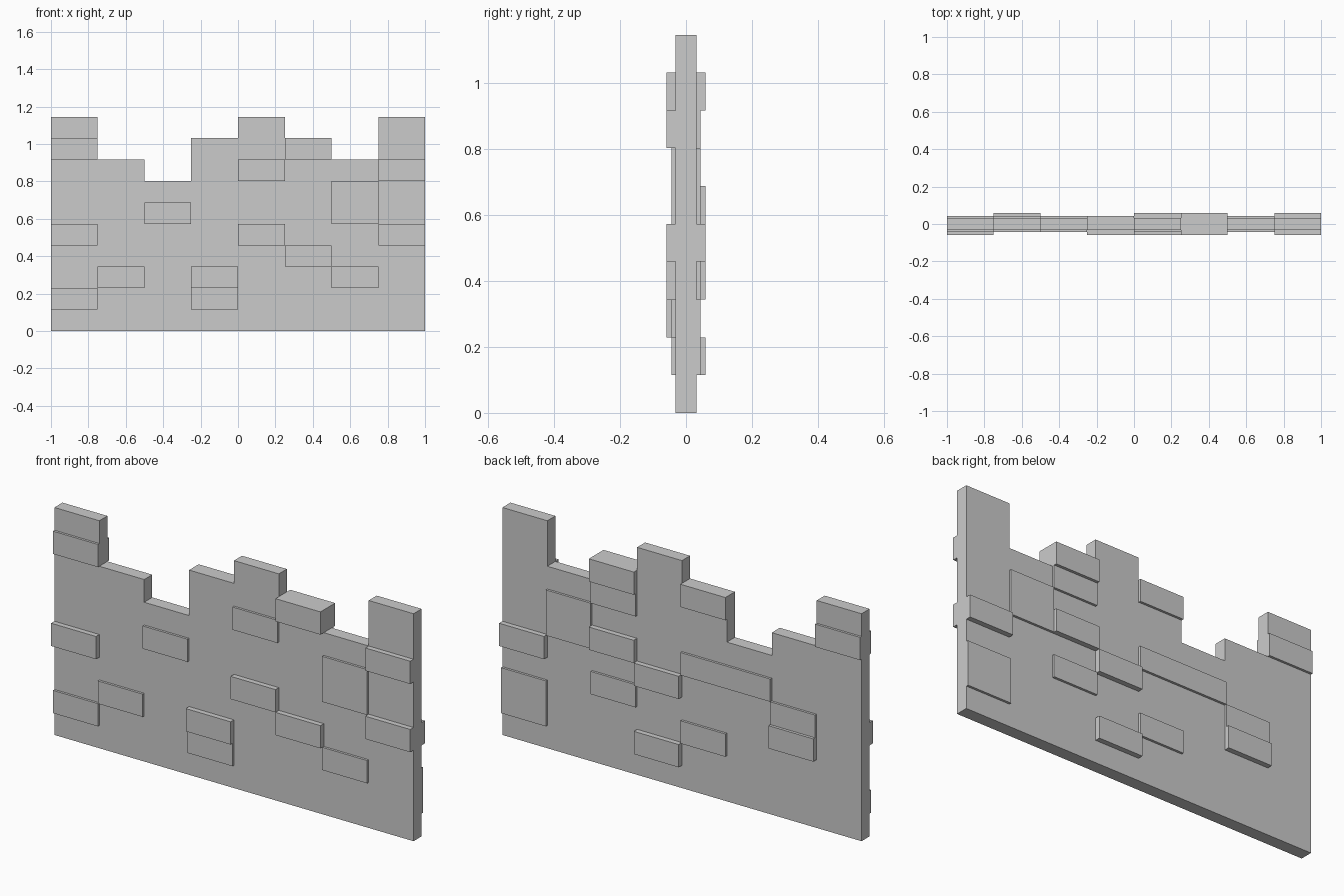
import bpy, bmesh

if "Cube" in bpy.data.objects:
    bpy.data.objects.remove(bpy.data.objects["Cube"])

COL, ROW = 0.25, 0.1145          # brick grid size
WALL, THIN, THICK = 0.032, 0.044, 0.0585   # half depths


def make_object(name, bm):
    bmesh.ops.recalc_face_normals(bm, faces=bm.faces)
    mesh = bpy.data.meshes.new(name)
    bm.to_mesh(mesh)
    bm.free()
    obj = bpy.data.objects.new(name, mesh)
    bpy.context.collection.objects.link(obj)
    return obj


def add_box(bm, x0, x1, y0, y1, z0, z1):
    verts = bmesh.ops.create_cube(bm, size=1)["verts"]
    for v in verts:
        v.co.x = x1 if v.co.x > 0 else x0
        v.co.y = y1 if v.co.y > 0 else y0
        v.co.z = z1 if v.co.z > 0 else z0


def bricks(name, side, layout):
    # each brick: column, row, columns wide, rows tall, depth
    bm = bmesh.new()
    for c, r, w, h, depth in layout:
        y0, y1 = sorted((side * WALL, side * depth))
        add_box(bm, -1 + c * COL, -1 + (c + w) * COL, y0, y1,
                r * ROW, (r + h) * ROW)
    return make_object(name, bm)


# Wall slab with a broken, stepped top edge
heights = [10, 8, 7, 9, 10, 9, 8, 10]
outline = [(1, 0), (-1, 0)]
for c, h in enumerate(heights):
    outline += [(-1 + c * COL, h * ROW), (-1 + (c + 1) * COL, h * ROW)]
bm = bmesh.new()
face = bm.faces.new([bm.verts.new((x, -WALL, z)) for x, z in outline])
new = bmesh.ops.extrude_face_region(bm, geom=[face])["geom"]
bmesh.ops.translate(bm, vec=(0, 2 * WALL, 0),
                    verts=[v for v in new if isinstance(v, bmesh.types.BMVert)])
make_object("wall", bm)

# Raised bricks on the front
bricks("front_bricks", -1, [
    (0, 8, 1, 1, THIN), (0, 4, 1, 1, THICK), (0, 1, 1, 1, THIN),
    (1, 2, 1, 1, THIN), (2, 5, 1, 1, THIN),
    (3, 2, 1, 1, THICK), (3, 1, 1, 1, THIN),
    (4, 7, 1, 1, THIN), (4, 4, 1, 1, THICK),
    (5, 8, 1, 1, THICK), (5, 3, 1, 1, THICK),
    (6, 5, 1, 2, THIN), (6, 2, 1, 1, THIN),
    (7, 7, 1, 1, THICK), (7, 4, 1, 1, THICK),
])

# Raised bricks on the back
bricks("back_bricks", 1, [
    (0, 8, 1, 1, THIN), (1, 4, 1, 1, THIN), (1, 3, 1, 1, THICK),
    (2, 5, 2, 1, THIN), (3, 8, 1, 1, THIN), (3, 2, 1, 1, THIN),
    (4, 4, 1, 1, THICK), (4, 1, 1, 1, THICK),
    (5, 8, 1, 1, THICK), (5, 7, 1, 1, THIN),
    (5, 5, 1, 1, THICK), (5, 3, 1, 1, THIN),
    (6, 5, 1, 2, THIN), (7, 4, 1, 1, THICK), (7, 1, 1, 2, THIN),
])
